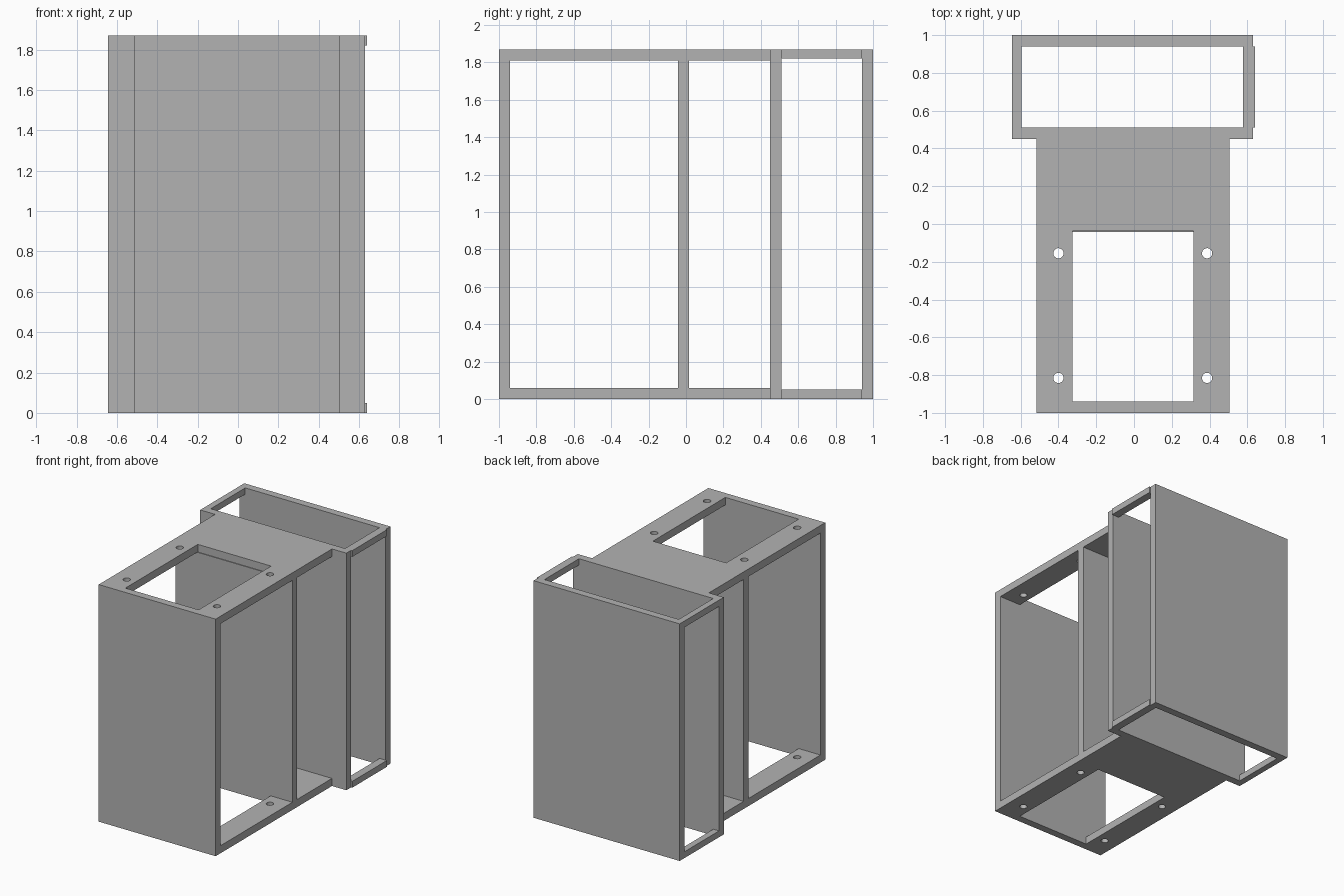
import bpy

cube = bpy.data.objects.get("Cube")
if cube:
    bpy.data.objects.remove(cube, do_unlink=True)

GREY = (0.45, 0.45, 0.45, 1.0)
grey = bpy.data.materials.new("plain_grey")
grey.use_nodes = True
grey.diffuse_color = GREY
grey.node_tree.nodes["Principled BSDF"].inputs["Base Color"].default_value = GREY

HEIGHT, SHEET = 1.87, 0.06
BODY_X = (-0.515, 0.505)
REAR_X = (-0.645, 0.63)


def box(name, xs, ys, zs):
    """Box filling the given x, y and z ranges."""
    ranges = (xs, ys, zs)
    bpy.ops.mesh.primitive_cube_add(size=1, location=[(a + b) / 2 for a, b in ranges])
    obj = bpy.context.object
    obj.name = name
    obj.scale = [b - a for a, b in ranges]
    bpy.ops.object.transform_apply(location=False, rotation=False, scale=True)
    obj.data.materials.append(grey)
    return obj


def cut(obj, cutter):
    """Subtract the cutter from the object, then discard it."""
    cutter.hide_render = True
    mod = obj.modifiers.new("cut", 'BOOLEAN')
    mod.operation = 'DIFFERENCE'
    mod.solver = 'EXACT'
    mod.object = cutter
    bpy.context.view_layer.objects.active = obj
    bpy.ops.object.modifier_apply(modifier=mod.name)
    bpy.data.objects.remove(cutter, do_unlink=True)


# Horizontal plates with a window and four screw holes
for name, z in (("bottom_plate", 0), ("top_plate", HEIGHT - SHEET)):
    plate = box(name, BODY_X, (-1, 0.45), (z, z + SHEET))
    cut(plate, box("window_cutter", (-0.325, 0.315), (-0.94, -0.037), (z - 0.1, z + 0.2)))
    for x in (-0.4, 0.387):
        for y in (-0.155, -0.815):
            bpy.ops.mesh.primitive_cylinder_add(
                vertices=32, radius=0.027, depth=0.3, location=(x, y, z + SHEET / 2))
            drill = bpy.context.object
            drill.data.materials.append(grey)
            cut(plate, drill)

# Upright panels between the plates
inner_z = (SHEET, HEIGHT - SHEET)
box("front_panel", BODY_X, (-1, -0.94), inner_z)
box("divider_panel", BODY_X, (-0.043, 0.017), inner_z)

# Wide full-height panels of the rear bay
box("rear_bay_front_panel", REAR_X, (0.45, 0.51), (0, HEIGHT))
box("back_panel", REAR_X, (0.94, 1), (0, HEIGHT))

# Narrow rails joining the rear bay panels
for level, zs in (("lower", (0, 0.05)), ("upper", (HEIGHT - 0.05, HEIGHT))):
    box(level + "_right_rail", (-0.645, -0.595), (0.51, 0.94), zs)
    box(level + "_left_rail", (0.577, 0.64), (0.51, 0.94), zs)
